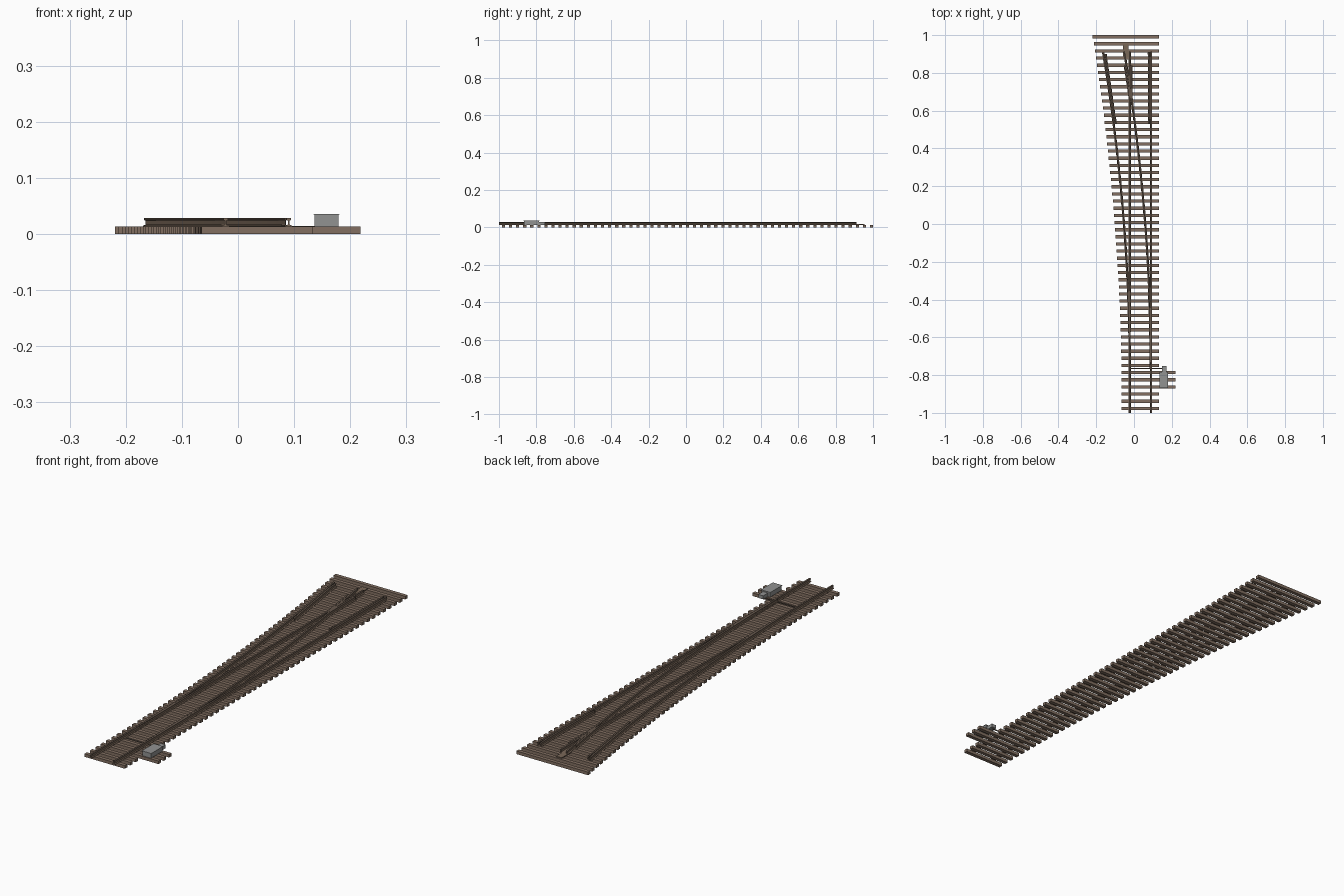
import bpy, bmesh

if "Cube" in bpy.data.objects:
    bpy.data.objects.remove(bpy.data.objects["Cube"])

def mat(name, r, g, b):
    lin = lambda c: ((c / 255 + 0.055) / 1.055) ** 2.4 if c > 10 else c / 255 / 12.92
    m = bpy.data.materials.new(name)
    m.diffuse_color = (lin(r), lin(g), lin(b), 1)
    m.use_nodes = True
    m.node_tree.nodes["Principled BSDF"].inputs["Base Color"].default_value = m.diffuse_color
    return m

WOOD = mat("tie brown", 130, 111, 97)
RAIL = mat("rail rust", 122, 104, 89)
HEAD = mat("rail head brown", 100, 86, 75)
GREY = mat("machine grey", 145, 146, 145)
DARK = mat("rod steel", 100, 88, 78)

def finish(name, bm, mats):
    bmesh.ops.recalc_face_normals(bm, faces=bm.faces)
    me = bpy.data.meshes.new(name)
    bm.to_mesh(me)
    bm.free()
    for m in mats:
        me.materials.append(m)
    ob = bpy.data.objects.new(name, me)
    bpy.context.collection.objects.link(ob)
    return ob

def add_box(bm, x0, x1, y0, y1, z0, z1):
    vs = bmesh.ops.create_cube(bm, size=1)["verts"]
    for v in vs:
        v.co.x = x0 if v.co.x < 0 else x1
        v.co.y = y0 if v.co.y < 0 else y1
        v.co.z = z0 if v.co.z < 0 else z1

def box(name, m, *dims):
    bm = bmesh.new()
    add_box(bm, *dims)
    return finish(name, bm, [m])

TIE_TOP, TOP = 0.0136, 0.0288
LEFT, RIGHT, END = -0.022, 0.0905, 0.912

def bend(y):
    """Sideways shift of the diverging route at a given y."""
    return 0.0485 * max(0, y + 0.8) ** 2

# Rail cross-section: half outline (x, z) from foot to head, mirrored
HALF = [(0.0060, TIE_TOP), (0.0060, 0.0150), (0.0016, 0.0168),
        (0.0016, 0.0238), (0.0038, 0.0250), (0.0038, TOP)]
PROFILE = HALF + [(-x, z) for x, z in reversed(HALF)]

def rail(name, fx, y0, y1, steps=1, taper=0):
    """Sweep the rail section along x = fx(y); taper thins the starting end."""
    bm = bmesh.new()
    rings = []
    for i in range(steps + 1):
        y = y0 + (y1 - y0) * i / steps
        s = min(1, 0.3 + 0.7 * (y - y0) / taper) if taper else 1
        rings.append([bm.verts.new((fx(y) + x * s, y, z)) for x, z in PROFILE])
    n = len(PROFILE)
    for a, b in zip(rings, rings[1:]):
        for k in range(n):
            j = (k + 1) % n
            bm.faces.new((a[k], a[j], b[j], b[k]))
    bm.faces.new(rings[0])
    bm.faces.new(rings[-1])
    for f in bm.faces:  # darker running head
        f.material_index = int(f.calc_center_median().z > 0.0243)
    return finish(name, bm, [RAIL, HEAD])

# Ties, widening with the branch; three long ones carry the switch machine
bm = bmesh.new()
for i in range(53):
    y = -0.976 + i * 0.03784
    x0 = -0.065 - 0.0408 * max(0, y + 0.95) ** 2
    x1 = 0.2185 if i in (3, 4, 5) else 0.1335
    add_box(bm, x0, x1, y - 0.0084, y + 0.0084, 0, TIE_TOP)
finish("ties", bm, [WOOD])

# Running rails
rail("right_stock_rail", lambda y: RIGHT, -1, END)
rail("left_stock_rail", lambda y: LEFT - bend(y), -1, END - 0.005, 32)
rail("straight_closure_rail", lambda y: LEFT + 0.003 * max(0, -0.35 - y), -0.765, END, 24, 0.35)
rail("curved_closure_rail",
     lambda y: RIGHT - bend(y) - 0.006 * max(0, (-0.3 - y) / 0.465), -0.765, END, 32, 0.35)

# Guard rails close beside the outer rails, with flared ends
def flare(y, y0, y1):
    return 0.0095 + 0.003 * max(0, 1 - min(y - y0, y1 - y) / 0.05)
rail("right_guard_rail", lambda y: RIGHT - flare(y, 0.53, 0.91), 0.53, 0.91, 16)
rail("left_guard_rail", lambda y: LEFT - bend(y) + flare(y, 0.53, 0.90), 0.53, 0.90, 16)

# Frog: wing rails either side of the crossing, and the plate at its heel
rail("left_wing_rail", lambda y: min(LEFT, RIGHT - bend(y) - 0.009), 0.62, 0.84, 12)
rail("right_wing_rail", lambda y: max(RIGHT - bend(y), LEFT + 0.009), 0.62, 0.84, 12)
box("frog_plate", RAIL, -0.058, -0.030, 0.885, 0.955, TIE_TOP, 0.0175)

# Throw rod between the blades and out to the machine
box("throw_rod", DARK, -0.022, 0.16, -0.768, -0.762, 0.0125, 0.0146)

# Switch machine: body, lid with a slight lip, motor end
box("machine_body", GREY, 0.1365, 0.179, -0.866, -0.786, TIE_TOP, 0.0345)
box("machine_lid", GREY, 0.1345, 0.181, -0.868, -0.784, 0.0345, 0.0358)
box("machine_motor", GREY, 0.148, 0.172, -0.786, -0.753, TIE_TOP, 0.029)
